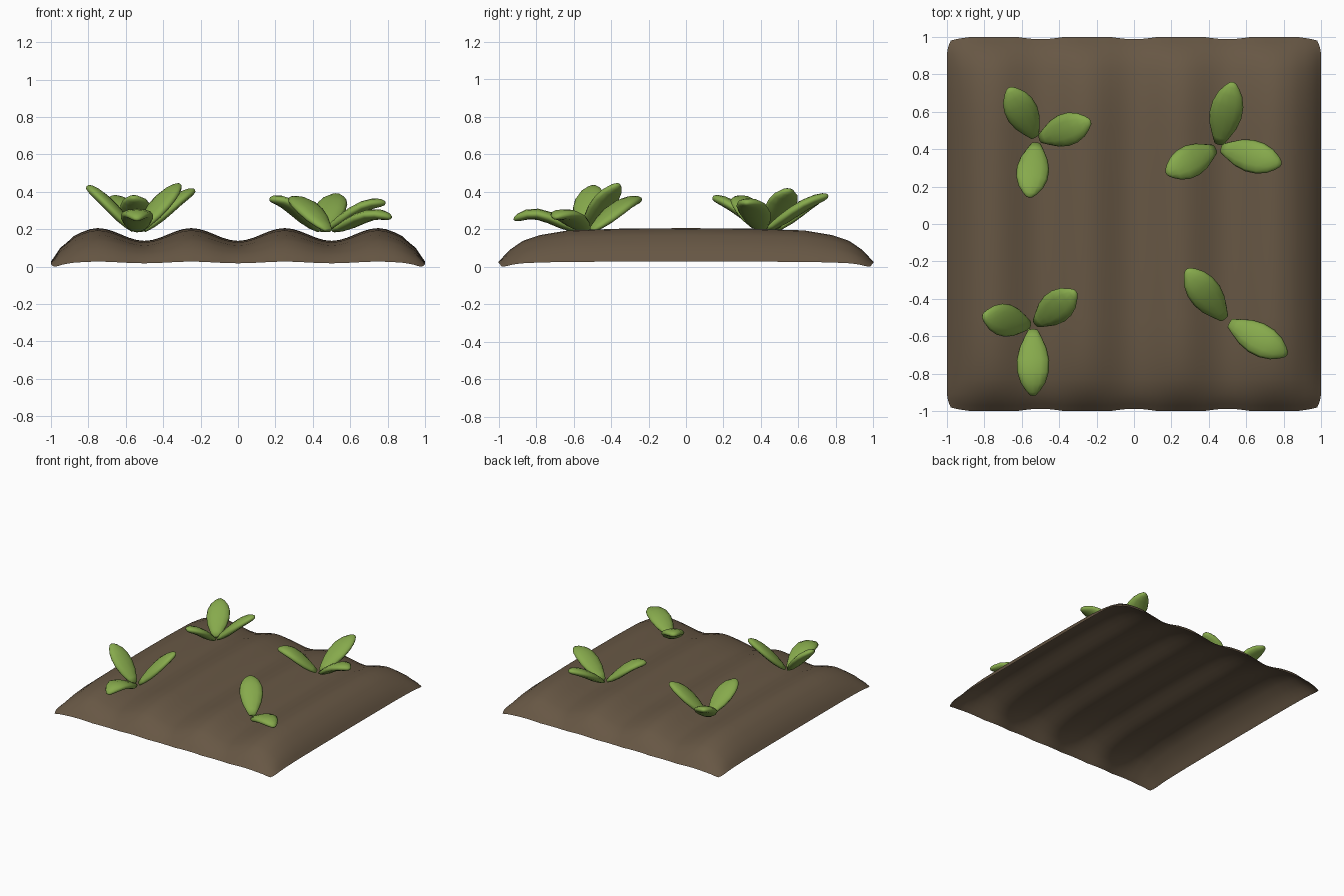
import bpy, bmesh, math
from mathutils import Vector

if "Cube" in bpy.data.objects:
    bpy.data.objects.remove(bpy.data.objects["Cube"])


def material(name, rgb):
    m = bpy.data.materials.new(name)
    m.diffuse_color = (*rgb, 1)
    m.use_nodes = True
    m.node_tree.nodes["Principled BSDF"].inputs["Base Color"].default_value = m.diffuse_color
    return m


soil_mat = material("soil brown", (0.135, 0.095, 0.058))
leaf_mat = material("leaf green", (0.24, 0.40, 0.072))


def finish(bm, name, mat):
    me = bpy.data.meshes.new(name)
    bm.to_mesh(me)
    bm.free()
    me.materials.append(mat)
    for p in me.polygons:
        p.use_smooth = True
    ob = bpy.data.objects.new(name, me)
    bpy.context.collection.objects.link(ob)
    return ob


def lerp_table(table, v):
    for (a, fa), (b, fb) in zip(table, table[1:]):
        if v <= b:
            return fa + (fb - fa) * (v - a) / (b - a)
    return table[-1][1]


# Soil: open furrowed sheet, ridges along y, falling off at the borders
FALL_X = [(0, 1), (0.78, 1), (0.88, 0.96), (0.95, 0.7), (1, 0.2)]
FALL_Y = [(0, 1), (0.35, 0.985), (0.63, 0.94), (0.78, 0.82), (0.87, 0.67),
          (0.94, 0.44), (1, 0.13)]


def mirrored(vals):
    return [-v for v in reversed(vals) if v > 0] + vals


xs = mirrored([i / 24 for i in range(22)] + [0.915, 0.95, 0.98, 1])
ys = mirrored([0, 0.2, 0.35, 0.5, 0.63, 0.71, 0.78, 0.83, 0.87, 0.91, 0.94, 0.97, 1])
bm = bmesh.new()
grid = []
for y in ys:
    row = []
    for x in xs:
        ridge = 0.172 - 0.034 * math.cos(4 * math.pi * x)
        z = ridge * lerp_table(FALL_X, abs(x)) * lerp_table(FALL_Y, abs(y))
        # rounded corners and slightly scalloped front and back edges
        cx = max(0, abs(x) - 0.9) / 0.1
        cy = max(0, abs(y) - 0.9) / 0.1
        px = x * (1 - 0.02 * cx * cy ** 2)
        py = y * (1 - 0.02 * cy * cx ** 2)
        py *= 1 - 0.012 * cy * max(0, math.cos(4 * math.pi * x)) * (1 - cx)
        row.append(bm.verts.new((px, py, max(0, z - 0.006 * cx * cy))))
    grid.append(row)
for r0, r1 in zip(grid, grid[1:]):
    for i in range(len(xs) - 1):
        bm.faces.new((r0[i], r0[i + 1], r1[i + 1], r1[i]))
low = min(v.co.z for v in bm.verts)
for v in bm.verts:
    v.co.z -= low * (1 - min(1, v.co.z / 0.1))
finish(bm, "soil_bed", soil_mat)

# Leaf: lofted ellipses along an arched midrib (t, half width, half thickness)
STATIONS = [(0, 0.025, 0.012), (0.12, 0.047, 0.022), (0.28, 0.073, 0.029),
            (0.46, 0.087, 0.031), (0.64, 0.084, 0.030), (0.8, 0.066, 0.027),
            (0.92, 0.038, 0.021), (0.98, 0.018, 0.012)]
SIDES = 12


def leaf(bm, base, tip, arch):
    base, tip = Vector(base), Vector(tip)

    def mid(t):
        p = base.lerp(tip, t)
        p.z += arch * math.sin(math.pi * t ** 1.5)
        return p

    side = (tip - base).cross(Vector((0, 0, 1))).normalized()
    rings = []
    for t, w, h in STATIONS:
        tangent = (mid(t + 0.02) - mid(t - 0.02 if t > 0.02 else 0)).normalized()
        up = side.cross(tangent)
        ring = []
        for k in range(SIDES):
            a = 2 * math.pi * k / SIDES
            ring.append(bm.verts.new(mid(t) + side * w * math.cos(a) + up * h * math.sin(a)))
        rings.append(ring)
    for a, b in zip(rings, rings[1:]):
        for k in range(SIDES):
            n = (k + 1) % SIDES
            bm.faces.new((a[k], a[n], b[n], b[k]))
    end = bm.verts.new(mid(1))
    for k in range(SIDES):
        bm.faces.new((rings[-1][k], rings[-1][(k + 1) % SIDES], end))
    bm.faces.new(rings[0])


# Seedlings: centre and leaf tips (x, y, z, arch)
PLANTS = {
    "seedling_back_left": ((-0.52, 0.45),
        [(-0.67, 0.73, 0.37, 0.02), (-0.23, 0.55, 0.41, 0.02), (-0.56, 0.14, 0.37, 0.02)]),
    "seedling_back_right": ((0.45, 0.41),
        [(0.53, 0.76, 0.38, 0.02), (0.79, 0.32, 0.34, 0.035), (0.17, 0.27, 0.36, 0.035)]),
    "seedling_front_left": ((-0.54, -0.545),
        [(-0.81, -0.49, 0.43, 0.015), (-0.31, -0.36, 0.44, 0.015), (-0.54, -0.92, 0.25, 0.05)]),
    "seedling_front_right": ((0.495, -0.52),
        [(0.28, -0.24, 0.36, 0.03), (0.82, -0.70, 0.26, 0.04)]),
}
for name, (c, tips) in PLANTS.items():
    bm = bmesh.new()
    for x, y, z, arch in tips:
        d = Vector((x - c[0], y - c[1])).normalized() * 0.02
        leaf(bm, (c[0] + d.x, c[1] + d.y, 0.195), (x, y, z), arch)
    bmesh.ops.recalc_face_normals(bm, faces=bm.faces)
    finish(bm, name, leaf_mat)
